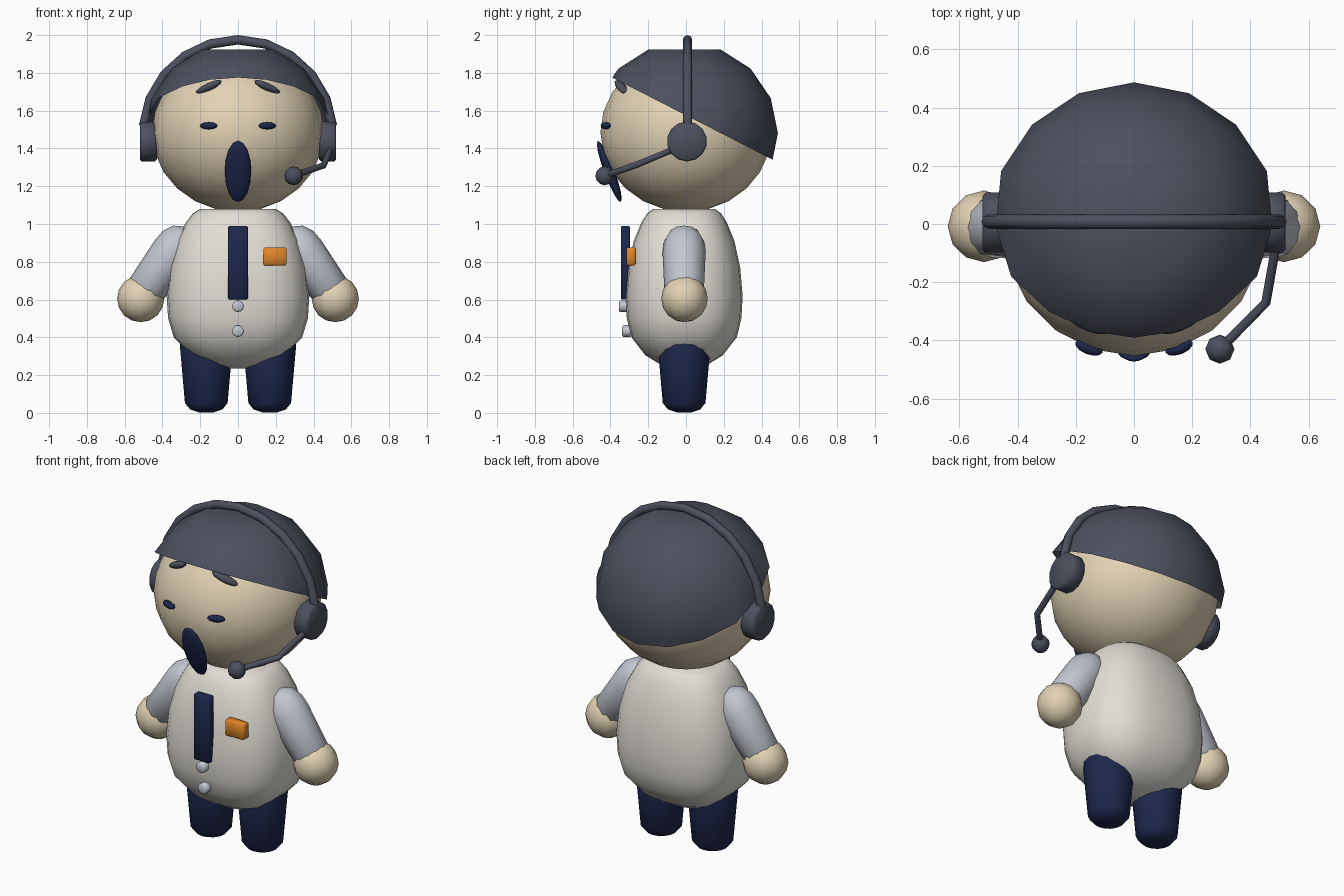
import bpy, bmesh, math
from mathutils import Vector

if "Cube" in bpy.data.objects:
    bpy.data.objects.remove(bpy.data.objects["Cube"], do_unlink=True)


def material(name, *rgb):
    linear = [((c / 255 + 0.055) / 1.055) ** 2.4 for c in rgb] + [1]
    m = bpy.data.materials.new(name)
    m.use_nodes = True
    m.diffuse_color = linear
    m.node_tree.nodes["Principled BSDF"].inputs["Base Color"].default_value = linear
    return m


skin = material("skin", 225, 210, 180)
shirt = material("shirt cream", 226, 222, 213)
sleeve = material("sleeve grey", 194, 198, 208)
navy = material("navy", 29, 39, 76)
charcoal = material("charcoal", 76, 80, 94)
orange = material("badge orange", 224, 134, 40)


def finish(bm, name, mat, loc=(0, 0, 0), rot=(0, 0, 0), angle=40):
    mesh = bpy.data.meshes.new(name)
    bm.to_mesh(mesh)
    bm.free()
    mesh.materials.append(mat)
    ob = bpy.data.objects.new(name, mesh)
    bpy.context.collection.objects.link(ob)
    ob.location, ob.rotation_euler = loc, rot
    bpy.ops.object.select_all(action='DESELECT')
    ob.select_set(True)
    bpy.context.view_layer.objects.active = ob
    bpy.ops.object.shade_smooth_by_angle(angle=math.radians(angle))
    return ob


def ball(name, mat, loc, size, rot=(0, 0, 0), seg=16, rings=8):
    bm = bmesh.new()
    bmesh.ops.create_uvsphere(bm, u_segments=seg, v_segments=rings, radius=1)
    bmesh.ops.scale(bm, vec=size, verts=bm.verts)
    return finish(bm, name, mat, loc, rot, 60)


def skin_rings(bm, rings):
    """Join equal rings of vertices with quads and cap both ends."""
    for a, b in zip(rings, rings[1:]):
        for i in range(len(a)):
            j = (i + 1) % len(a)
            bm.faces.new((a[i], a[j], b[j], b[i]))
    bm.faces.new(rings[0])
    bm.faces.new(rings[-1])
    bmesh.ops.recalc_face_normals(bm, faces=bm.faces)


def lathe(name, mat, profile, loc=(0, 0, 0), rot=(0, 0, 0), seg=16, flat=1, power=1, angle=50):
    """Spin (radius, height) points round z; power below 1 makes the section squarer."""
    def bulge(t):
        return math.copysign(abs(t) ** power, t)

    bm = bmesh.new()
    turn = [math.tau * i / seg for i in range(seg)]
    skin_rings(bm, [[bm.verts.new((r * bulge(math.cos(a)), r * flat * bulge(math.sin(a)), z))
                     for a in turn] for r, z in profile])
    return finish(bm, name, mat, loc, rot, angle)


def box(name, mat, loc, size):
    bm = bmesh.new()
    bmesh.ops.create_cube(bm, size=1)
    bmesh.ops.scale(bm, vec=size, verts=bm.verts)
    bmesh.ops.bevel(bm, geom=bm.edges[:], offset=0.006, segments=1, affect='EDGES')
    return finish(bm, name, mat, loc, angle=50)


def tube(name, mat, points, radius, seg=8):
    """Mitred tube through a list of points."""
    bm = bmesh.new()
    pts = [Vector(p) for p in points]
    rings = []
    for i, p in enumerate(pts):
        d = (pts[min(i + 1, len(pts) - 1)] - pts[max(i - 1, 0)]).normalized()
        side = d.cross(Vector((0, 1, 0.01))).normalized()
        up = d.cross(side)
        rings.append([bm.verts.new(p + radius * (math.cos(a) * side + math.sin(a) * up))
                      for a in (math.tau * k / seg for k in range(seg))])
    skin_rings(bm, rings)
    return finish(bm, name, mat, angle=50)


# Head and torso
ball("head", skin, (0, 0, 1.485), (0.455, 0.453, 0.42), seg=20, rings=12)
lathe("torso", shirt, [(0.05, 0.235), (0.15, 0.255), (0.25, 0.305), (0.34, 0.4), (0.37, 0.5),
                       (0.378, 0.62), (0.362, 0.77), (0.325, 0.91), (0.275, 1.01), (0.24, 1.055),
                       (0.2, 1.08)],
      loc=(0, -0.01, 0), seg=24, flat=0.82, power=0.78, angle=70)

# Hair: open shell with a flattened crown, cut by a plane sloping down to the back
bm = bmesh.new()
bmesh.ops.create_uvsphere(bm, u_segments=16, v_segments=8, radius=0.485)
for v in bm.verts:
    v.co = (v.co.x * 1.02, v.co.y * 1.02 - 0.008, min(v.co.z + 1.48, 1.925))
bmesh.ops.bisect_plane(bm, geom=bm.verts[:] + bm.edges[:] + bm.faces[:],
                       plane_co=(0, -0.39, 1.775), plane_no=(0, 0.435, 0.85), clear_inner=True)
finish(bm, "hair", charcoal, angle=50)

# Mirrored limbs, face parts and ear cups
for side, s in (("left", 1), ("right", -1)):
    lathe(side + "_leg", navy, [(0.04, 0.003), (0.085, 0.018), (0.113, 0.052), (0.14, 0.36), (0.12, 0.42)],
          loc=(s * 0.168, -0.01, 0))
    shoulder, wrist = Vector((s * 0.325, -0.01, 0.88)), Vector((s * 0.485, -0.01, 0.655))
    axis = wrist - shoulder
    n = axis.length
    lathe(side + "_sleeve", sleeve,
          [(0.035, -0.107), (0.08, -0.08), (0.108, -0.025), (0.114, 0.04), (0.105, n), (0.08, n + 0.03)],
          loc=shoulder, rot=axis.to_track_quat('Z', 'Y').to_euler(), seg=12)
    ball(side + "_hand", skin, (s * 0.515, -0.008, 0.605), (0.125, 0.123, 0.125), seg=12)
    ball(side + "_eye", navy, (s * 0.155, -0.424, 1.52), (0.05, 0.024, 0.019),
         rot=(0, 0, s * 0.36), seg=12, rings=6)
    ball(side + "_eyebrow", charcoal, (s * 0.155, -0.343, 1.726), (0.08, 0.026, 0.021),
         rot=(0, s * 0.41, s * 0.36), seg=12, rings=6)
    lathe(side + "_ear_cup", charcoal, [(0.095, -0.045), (0.106, -0.035), (0.106, 0.035), (0.095, 0.045)],
          loc=(s * 0.475, 0.005, 1.437), rot=(0, math.pi / 2, 0), seg=14)

# Mouth
ball("mouth", navy, (0, -0.406, 1.278), (0.07, 0.027, 0.173), rot=(0.36, 0, 0))

# Headset band, boom and microphone
angles = [math.radians(5 + 17 * i) for i in range(11)]
tube("headband", charcoal, [(0.502 * math.cos(a), 0.008, 1.475 + 0.5 * math.sin(a)) for a in angles], 0.025)
tube("microphone_boom", charcoal,
     [(0.49, -0.03, 1.415), (0.485, -0.09, 1.385), (0.453, -0.27, 1.31), (0.3, -0.425, 1.258)], 0.017)
ball("microphone", charcoal, (0.295, -0.43, 1.255), (0.05, 0.05, 0.05), seg=8, rings=6)

# Shirt details
box("tie", navy, (0, -0.321, 0.795), (0.104, 0.048, 0.39))
box("badge", orange, (0.196, -0.291, 0.828), (0.124, 0.05, 0.094))
for i, (y, z) in enumerate(((-0.355, 0.565), (-0.338, 0.433))):
    lathe("button_%d" % (i + 1), sleeve, [(0.022, 0), (0.031, 0.006), (0.031, 0.045)],
          loc=(0, y, z), rot=(-math.pi / 2, 0, 0), seg=12, angle=70)
